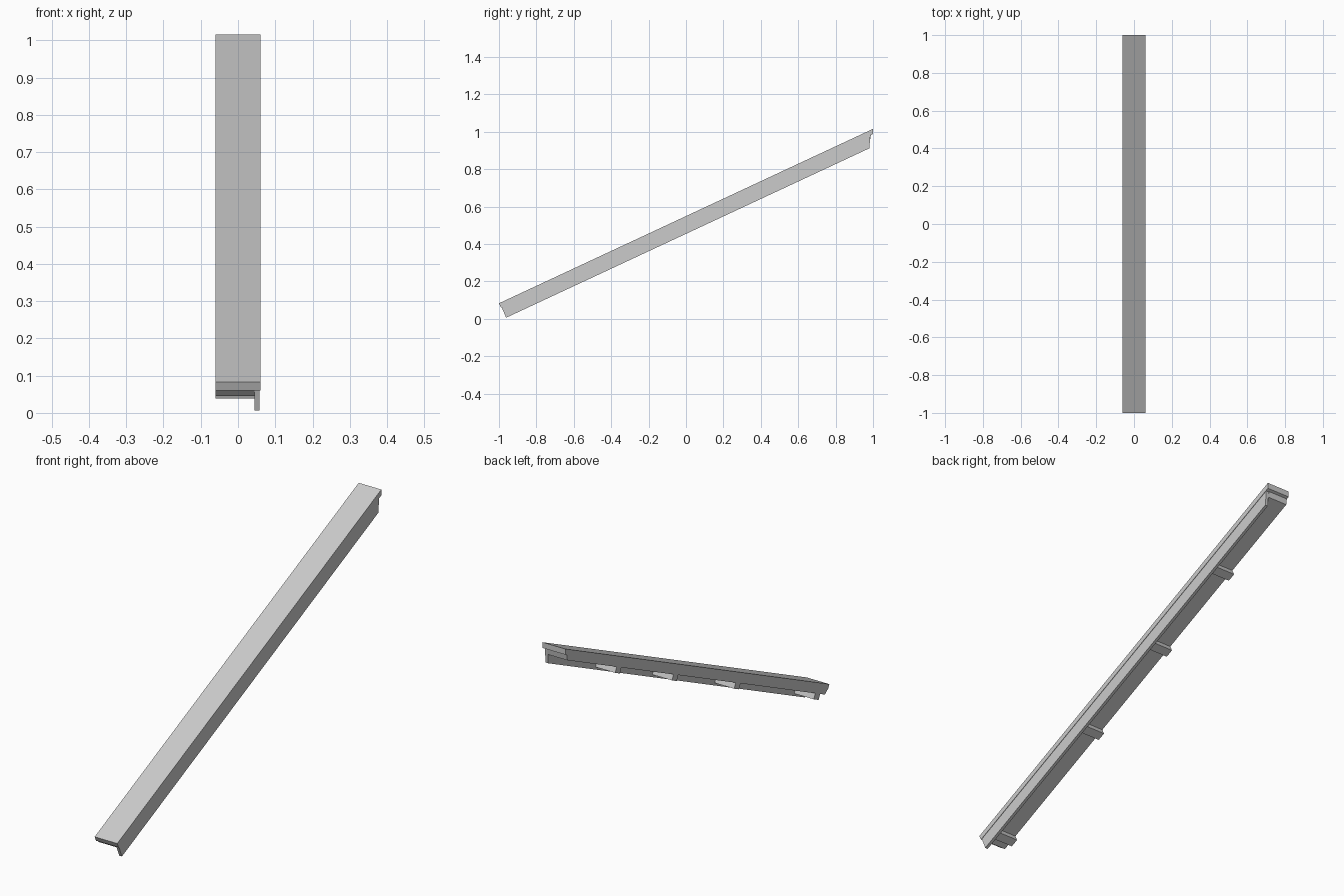
import bpy
import bmesh
import math

cube = bpy.data.objects.get("Cube")
if cube:
    bpy.data.objects.remove(cube, do_unlink=True)

PITCH = math.radians(25)
COS, SIN, TAN = math.cos(PITCH), math.sin(PITCH), math.tan(PITCH)
TOP_Z = 0.083  # height of the low front edge

grey = bpy.data.materials.new("light_grey")
grey.use_nodes = True
colour = (0.6, 0.6, 0.6, 1)
grey.diffuse_color = colour
grey.node_tree.nodes["Principled BSDF"].inputs["Base Color"].default_value = colour


def along(y, depth):
    """Distance up the slope that reaches a given y at a given depth."""
    return (y + 1 - depth * SIN) / COS


def sloped_part(name, x0, x1, profile):
    """Extrude a side profile of (distance up slope, depth below top) along x."""
    bm = bmesh.new()
    verts = [bm.verts.new((x0, -1 + s * COS + d * SIN, TOP_Z + s * SIN - d * COS))
             for s, d in profile]
    face = bm.faces.new(verts)
    result = bmesh.ops.extrude_face_region(bm, geom=[face])
    moved = [g for g in result["geom"] if isinstance(g, bmesh.types.BMVert)]
    bmesh.ops.translate(bm, verts=moved, vec=(x1 - x0, 0, 0))
    bmesh.ops.recalc_face_normals(bm, faces=bm.faces)
    mesh = bpy.data.meshes.new(name)
    bm.to_mesh(mesh)
    bm.free()
    mesh.materials.append(grey)
    obj = bpy.data.objects.new(name, mesh)
    bpy.context.collection.objects.link(obj)
    return obj


PLATE, DECK, BATTEN, BOARD = 0.025, 0.048, 0.075, 0.086  # depths of each layer
EDGE, INNER = 0.06, 0.044

# Top covering, plumb cut at the ridge
sloped_part("roof_cover", -EDGE, EDGE,
            [(0, 0), (along(1, 0), 0), (along(1, PLATE), PLATE), (0, PLATE)])

# Decking under the cover, with an undercut lower end
sloped_part("roof_decking", -EDGE, INNER,
            [(0.004, PLATE), (along(0.988, PLATE), PLATE),
             (along(0.984, DECK), DECK), (0.014, DECK)])

# Side board hanging along one edge
sloped_part("barge_board", INNER, 0.058,
            [(0.004, PLATE), (along(0.986, PLATE), PLATE),
             (along(0.98, BOARD), BOARD), (0.002, BOARD)])

# Cross battens under the decking
for i, end in enumerate((0.095, 0.76, 1.28, 1.755)):
    sloped_part(f"batten_{i + 1}", -EDGE, INNER,
                [(end - 0.04, DECK), (end, DECK), (end, BATTEN), (end - 0.04, BATTEN)])
